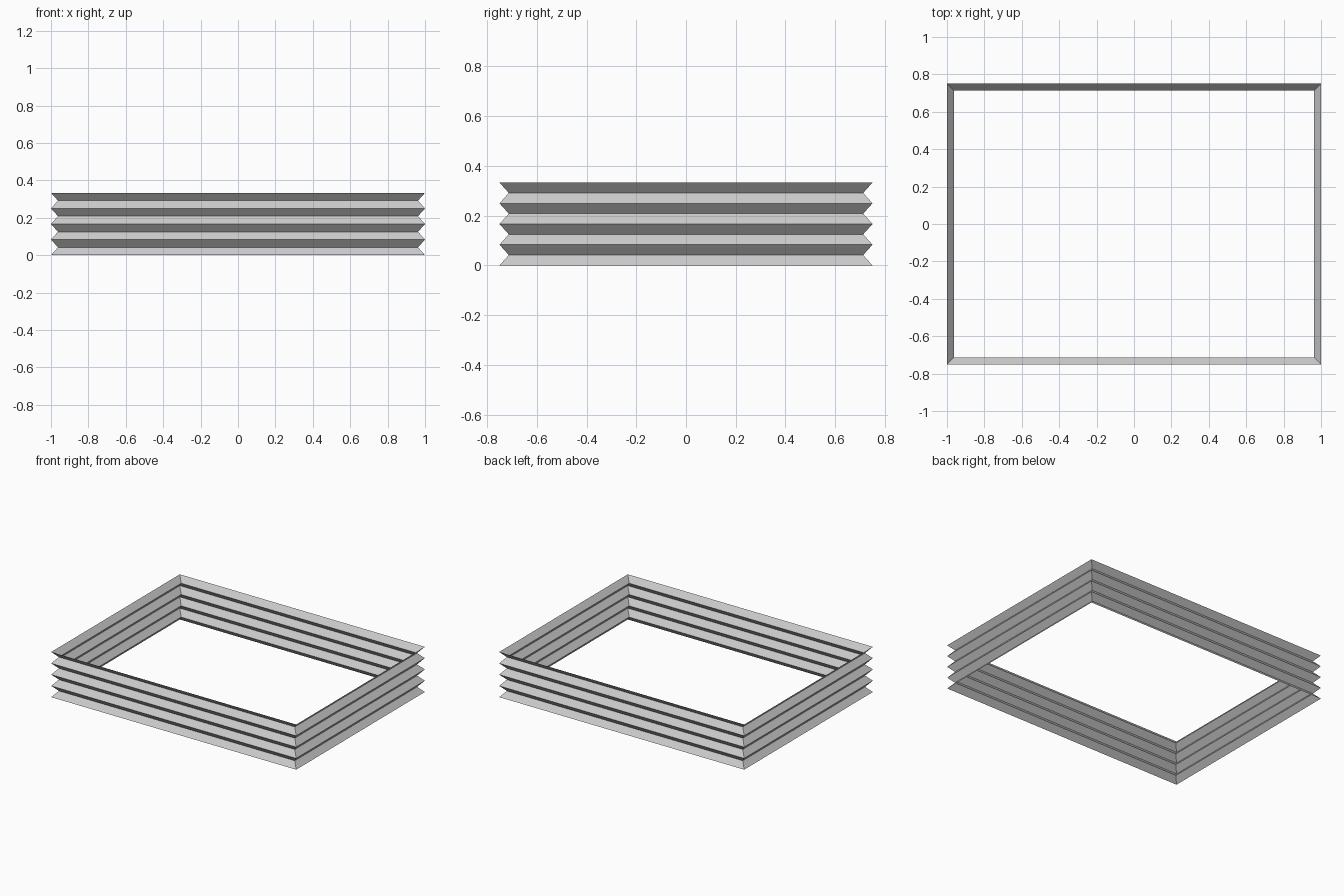
import bpy, bmesh

HALF_X, HALF_Y = 1.0, 0.75   # outer fold half sizes
INSET = 0.0375               # depth of each pleat
HEIGHT = 0.333
PLEATS = 4

cube = bpy.data.objects.get("Cube")
if cube:
    bpy.data.objects.remove(cube, do_unlink=True)

# Plain grey material
grey = bpy.data.materials.new("light_grey")
grey.use_nodes = True
colour = (0.6, 0.6, 0.6, 1)
grey.diffuse_color = colour
for node in grey.node_tree.nodes:
    if node.type == 'BSDF_PRINCIPLED':
        node.inputs["Base Color"].default_value = colour


def fold_ring(bm, inset, z):
    """Four corners of one rectangular fold line."""
    x, y = HALF_X - inset, HALF_Y - inset
    return [bm.verts.new((sx * x, sy * y, z))
            for sx, sy in ((-1, -1), (1, -1), (1, 1), (-1, 1))]


# Open pleated wall: fold lines alternate outward and inward
bm = bmesh.new()
steps = 2 * PLEATS
rings = [fold_ring(bm, INSET * (i % 2), HEIGHT * i / steps)
         for i in range(steps + 1)]
for low, high in zip(rings, rings[1:]):
    for i in range(4):
        j = (i + 1) % 4
        bm.faces.new((low[i], low[j], high[j], high[i]))

mesh = bpy.data.meshes.new("pleated_bellows")
bm.to_mesh(mesh)
bm.free()
mesh.materials.append(grey)
bellows = bpy.data.objects.new("pleated_bellows", mesh)
bpy.context.collection.objects.link(bellows)
